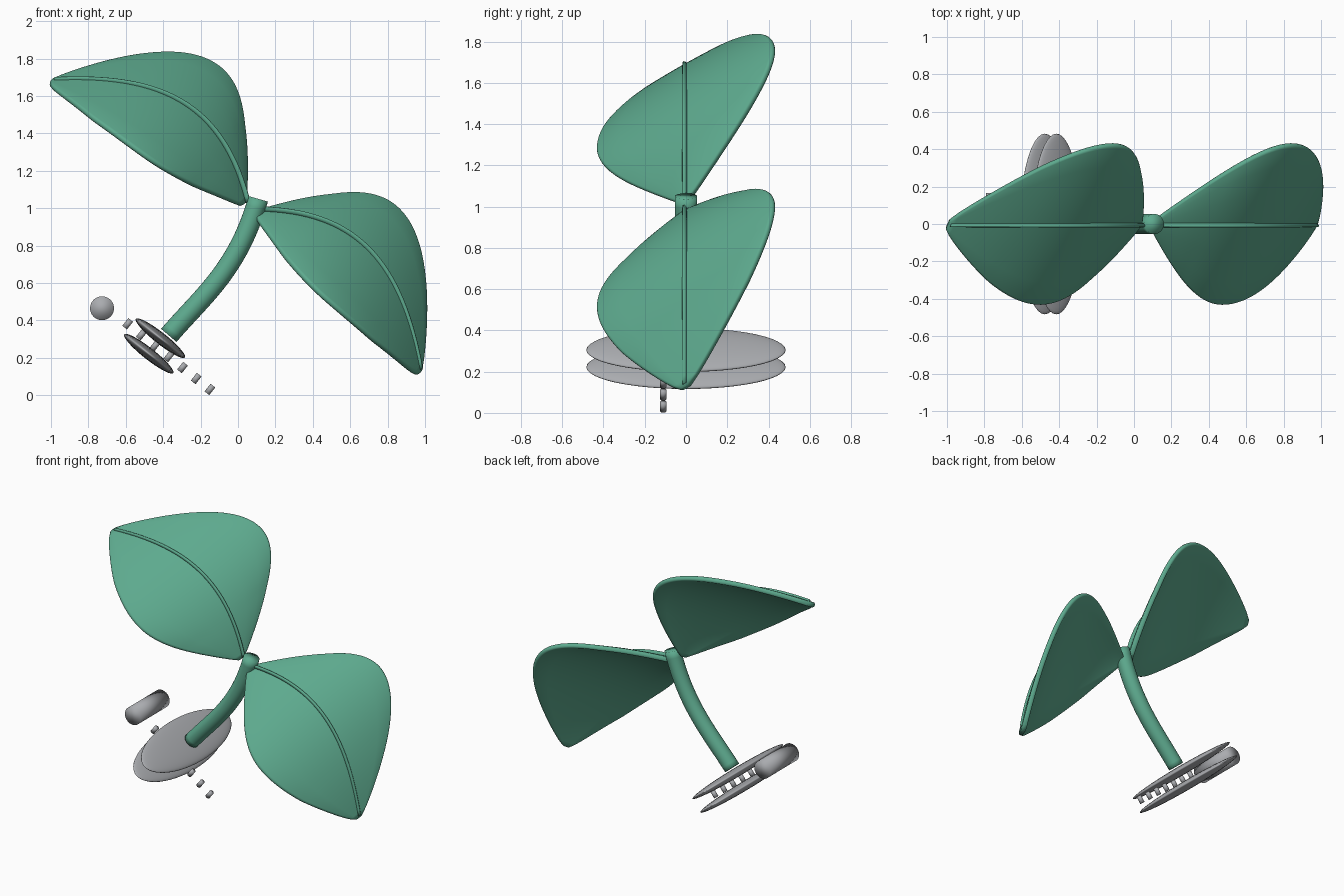
import bpy, bmesh, math
from mathutils import Vector, Matrix

if "Cube" in bpy.data.objects:
    bpy.data.objects.remove(bpy.data.objects["Cube"])

TILT = math.radians(38.3)                       # lean of the whole plant about y


def material(name, rgb):
    m = bpy.data.materials.new(name)
    m.diffuse_color = (*rgb, 1)
    m.use_nodes = True
    m.node_tree.nodes["Principled BSDF"].inputs["Base Color"].default_value = m.diffuse_color
    return m


GREEN = material("leaf green", (0.11, 0.40, 0.27))
GREY = material("metal grey", (0.40, 0.41, 0.43))


def add_object(name, bm, mat):
    bmesh.ops.recalc_face_normals(bm, faces=bm.faces)
    for f in bm.faces:
        f.smooth = True
    me = bpy.data.meshes.new(name)
    bm.to_mesh(me)
    bm.free()
    me.materials.append(mat)
    ob = bpy.data.objects.new(name, me)
    bpy.context.collection.objects.link(ob)
    return ob


def loft(name, rings, mat):
    """Skin closed rings of points and cap both ends."""
    bm = bmesh.new()
    vs = [[bm.verts.new(p) for p in r] for r in rings]
    n = len(vs[0])
    for a, b in zip(vs, vs[1:]):
        for i in range(n):
            j = (i + 1) % n
            bm.faces.new((a[i], a[j], b[j], b[i]))
    bm.faces.new(vs[0])
    bm.faces.new(vs[-1])
    return add_object(name, bm, mat)


def bezier(pts, t):
    """Point and unit tangent of a cubic in the xz plane."""
    p = [Vector((x, 0, z)) for x, z in pts]
    s = 1 - t
    pos = p[0]*s**3 + p[1]*3*s*s*t + p[2]*3*s*t*t + p[3]*t**3
    tan = (p[1]-p[0])*s*s + (p[2]-p[1])*2*s*t + (p[3]-p[2])*t*t
    return pos, tan.normalized()


def circle(c, a, b, r, n):
    return [c + r*(a*math.cos(2*math.pi*i/n) + b*math.sin(2*math.pi*i/n)) for i in range(n)]


Y = Vector((0, 1, 0))

# stem
STEM = [(-0.37, 0.32), (-0.19, 0.53), (0.0, 0.67), (0.108, 1.05)]
rings = []
for k in range(25):
    p, t = bezier(STEM, k/24)
    rings.append(circle(p, Y, t.cross(Y), 0.054, 24))
loft("stem", rings, GREEN)

# leaves: arched along the midrib; left one mirrored over the plant axis
RIB = [(0.10, 0.985), (0.62, 0.98), (0.86, 0.72), (0.965, 0.14)]
ACROSS = Vector((0.44, 1, 0.58))
NORMAL = Vector((-math.cos(TILT), 0, math.sin(TILT)))
MID = Vector((-0.01, 0, 0.905))


def reflect(p):
    return p - 2*(p - MID).dot(NORMAL)*NORMAL


def leaf(side, change):
    blade, rib = [], []
    half = 0.017
    a = ACROSS.normalized()
    for k in range(49):
        t = k/48
        p, tan = bezier(RIB, t)
        up = ACROSS.cross(tan).normalized()
        if up.z < 0:
            up = -up
        power = 1.05 if t < 0.46 else 0.85
        bow = max(0, math.sin(math.pi*t**0.9))
        w = 0.405*bow**power + 0.01
        section = []                             # (position across, out, up), rounded rims
        for sgn in (1, -1):
            for i in range(7):
                f = math.pi*(i/6 - 0.5)
                section.append((sgn, sgn*half*math.cos(f), sgn*half*math.sin(f)))
            for v in (0.75, 0.4, 0, -0.4, -0.75):
                section.append((sgn*v, 0, sgn*half))
        ring = []
        for v, o, u in section:
            drop = 0.016 + 0.034*v*v*min(1, 1.5*bow)
            ring.append(p + ACROSS*w*v + a*o + up*u - Vector((0, 0, drop)))
        blade.append([change(q) for q in ring])
        rib.append([change(q) for q in circle(p + up*0.012, a, up*1.4, 0.011, 10)])
    loft(side + "_leaf", blade, GREEN)
    loft(side + "_leaf_midrib", rib, GREEN)


leaf("right", lambda p: p)
leaf("left", reflect)

# hair clip plates
ROT = Matrix.Rotation(TILT, 4, 'Y')
for name, x, z in (("upper_plate", -0.415, 0.305), ("lower_plate", -0.477, 0.222)):
    bm = bmesh.new()
    bmesh.ops.create_uvsphere(bm, u_segments=48, v_segments=24, radius=1)
    bm.transform(Matrix.Translation((x, 0, z)) @ ROT @ Matrix.Diagonal((0.167, 0.483, 0.031, 1)))
    add_object(name, bm, GREY)


def cylinder(name, matrix, r, depth, seg):
    bm = bmesh.new()
    bmesh.ops.create_cone(bm, cap_ends=True, segments=seg, radius1=r, radius2=r, depth=depth)
    bm.transform(matrix)
    add_object(name, bm, GREY)


# row of clip teeth
for i in range(7):
    pos = Vector((-0.59 + 0.0733*i, -0.11, 0.382 - 0.0585*i))
    cylinder(f"tooth_{i+1}", Matrix.Translation(pos) @ ROT, 0.016, 0.052, 16)

# clip hinge barrel
cylinder("hinge_barrel", Matrix.Translation((-0.727, 0, 0.465)) @ Matrix.Rotation(math.pi/2, 4, 'X'),
         0.064, 0.33, 32)
